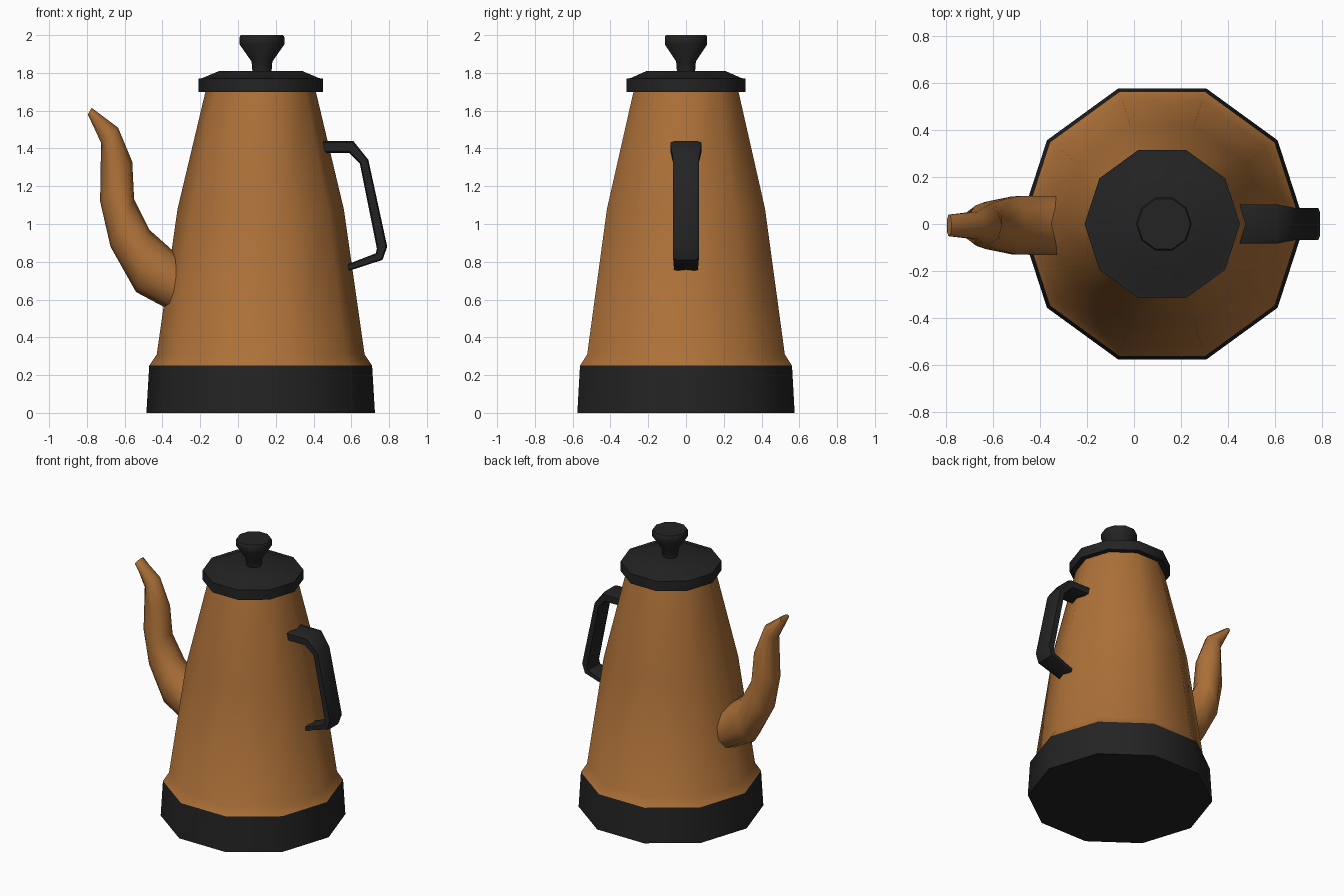
import bpy, bmesh, math
from mathutils import Vector

cube = bpy.data.objects.get("Cube")
if cube:
    bpy.data.objects.remove(cube, do_unlink=True)

AXIS_X = 0.12
SIDES = 10


def material(name, color):
    mat = bpy.data.materials.new(name)
    mat.use_nodes = True
    mat.diffuse_color = (*color, 1)
    bsdf = next(n for n in mat.node_tree.nodes if n.type == 'BSDF_PRINCIPLED')
    bsdf.inputs["Base Color"].default_value = (*color, 1)
    return mat


copper = material("copper brown", (0.42, 0.165, 0.04))
black = material("matte black", (0.017, 0.017, 0.017))


def loft(name, rings, mat, angle):
    """Skin a list of rings of points and cap both ends."""
    bm = bmesh.new()
    loops = [[bm.verts.new(p) for p in ring] for ring in rings]
    for a, b in zip(loops, loops[1:]):
        n = len(a)
        for i in range(n):
            j = (i + 1) % n
            bm.faces.new((a[i], a[j], b[j], b[i]))
    bm.faces.new(loops[0])
    bm.faces.new(loops[-1])
    bmesh.ops.recalc_face_normals(bm, faces=bm.faces[:])
    mesh = bpy.data.meshes.new(name)
    bm.to_mesh(mesh)
    bm.free()
    mesh.materials.append(mat)
    obj = bpy.data.objects.new(name, mesh)
    bpy.context.collection.objects.link(obj)
    bpy.ops.object.select_all(action='DESELECT')
    obj.select_set(True)
    bpy.context.view_layer.objects.active = obj
    bpy.ops.object.shade_smooth_by_angle(angle=math.radians(angle))
    return obj


def lathe(name, profile, mat, x=AXIS_X):
    """Ten-sided turned part from (radius, height) pairs."""
    turn = [math.tau * i / SIDES for i in range(SIDES)]
    rings = [[(x + r * math.cos(a), r * math.sin(a), z) for a in turn]
             for r, z in profile]
    return loft(name, rings, mat, 40)


def tube(name, stations, section, mat, angle, y=0):
    """Sweep a section; each station is outer x, z, inner x, z and half width."""
    rings = []
    for ox, oz, ix, iz, w in stations:
        outer, inner = Vector((ox, y, oz)), Vector((ix, y, iz))
        mid, half = (outer + inner) / 2, (outer - inner) / 2
        rings.append([mid + half * u + Vector((0, w * v, 0)) for u, v in section])
    return loft(name, rings, mat, angle)


# Pot
lathe("base_band", [(0.605, 0), (0.59, 0.25)], black)
lathe("pot_body", [(0.59, 0.25), (0.55, 0.31), (0.44, 1.08), (0.29, 1.71)], copper)

# Lid and knob
lathe("lid", [(0.33, 1.70), (0.33, 1.77), (0.31, 1.772), (0.22, 1.81)], black)
lathe("lid_knob", [(0.05, 1.80), (0.055, 1.86), (0.118, 1.95), (0.118, 1.99),
                   (0.112, 2.0)], black, AXIS_X + 0.007)

# Spout, rooted inside the body
circle = [(math.cos(math.tau * i / SIDES), math.sin(math.tau * i / SIDES))
          for i in range(SIDES)]
tube("spout", [
    (-0.25, 0.49, -0.21, 0.75, 0.132),
    (-0.39, 0.56, -0.335, 0.85, 0.132),
    (-0.54, 0.64, -0.47, 0.97, 0.13),
    (-0.675, 0.88, -0.55, 1.13, 0.105),
    (-0.73, 1.12, -0.56, 1.33, 0.09),
    (-0.725, 1.43, -0.635, 1.51, 0.06),
    (-0.795, 1.58, -0.775, 1.615, 0.048),
], circle, copper, 60, -0.006)

# Handle, a chamfered strap with both ends sunk into the body
c = 0.72
strap = [(1, c), (c, 1), (-c, 1), (-1, c), (-1, -c), (-c, -1), (c, -1), (1, -c)]
tube("handle", [
    (0.40, 1.44, 0.40, 1.375, 0.083),
    (0.61, 1.44, 0.59, 1.375, 0.083),
    (0.69, 1.34, 0.645, 1.32, 0.068),
    (0.79, 0.88, 0.735, 0.87, 0.068),
    (0.765, 0.81, 0.73, 0.845, 0.068),
    (0.55, 0.74, 0.55, 0.775, 0.062),
], strap, black, 50)
